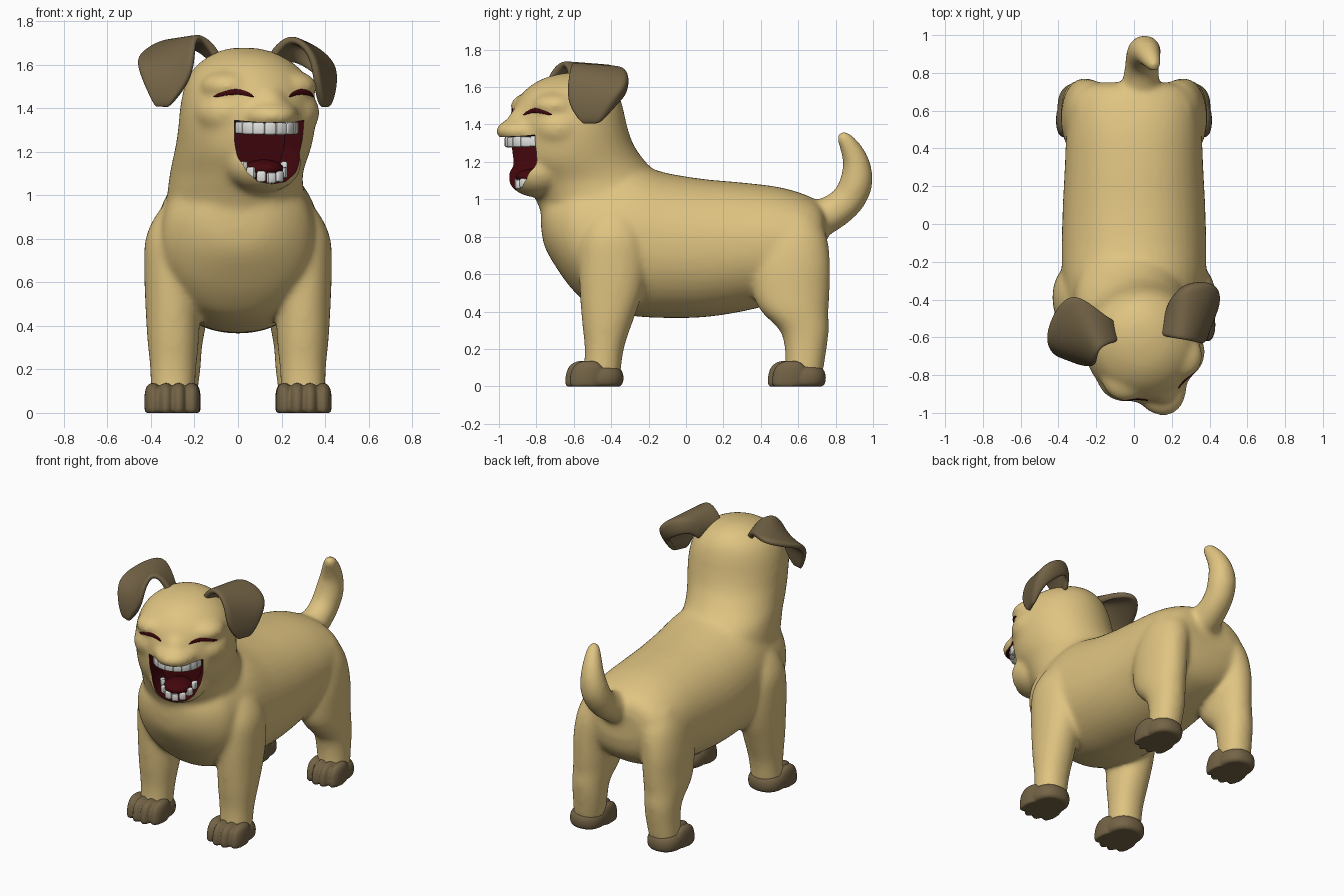
import bpy, bmesh, math
from mathutils import Vector, Matrix
from mathutils.bvhtree import BVHTree

if "Cube" in bpy.data.objects:
    bpy.data.objects.remove(bpy.data.objects["Cube"])

V = Vector
X, Y, Z = V((1, 0, 0)), V((0, 1, 0)), V((0, 0, 1))
HEAD = Matrix.Translation((0.025, -0.58, 0)) @ Matrix.Rotation(math.radians(22), 4, 'Z')


def material(name, rgb):
    m = bpy.data.materials.new(name)
    m.diffuse_color = (*rgb, 1)
    m.use_nodes = True
    m.node_tree.nodes["Principled BSDF"].inputs["Base Color"].default_value = m.diffuse_color
    return m


TAN = material("tan_fur", (0.74, 0.55, 0.22))
BROWN = material("brown_fur", (0.175, 0.127, 0.062))
RED = material("mouth_red", (0.055, 0.002, 0.004))
WHITE = material("tooth_white", (0.75, 0.75, 0.73))


def spline(rows, steps=4):
    """Smooth curve through rows of numbers."""
    out = []
    for i in range(len(rows) - 1):
        quad = [rows[max(0, min(len(rows) - 1, i + k))] for k in (-1, 0, 1, 2)]
        for s in range(steps):
            t = s / steps
            out.append([b + .5 * t * (c - a + t * (2 * a - 5 * b + 4 * c - d + t * (3 * (b - c) + d - a)))
                        for a, b, c, d in zip(*quad)])
    return out + [list(rows[-1])]


def skin(bm, rings):
    """Closed surface through rings of points."""
    vs = [[bm.verts.new(p) for p in r] for r in rings]
    n = len(vs[0])
    for a, b in zip(vs, vs[1:]):
        for i in range(n):
            j = (i + 1) % n
            bm.faces.new((a[i], a[j], b[j], b[i]))
    bm.faces.new(vs[0][::-1])
    bm.faces.new(vs[-1])


def loft(bm, sections, p=2.0, n=40):
    """Superellipse sections: (centre, half axis A, half axis B)."""
    rings = []
    for c, a, b in sections:
        ring = []
        for i in range(n):
            t = 2 * math.pi * i / n
            co, si = math.cos(t), math.sin(t)
            ring.append(V(c) + a * math.copysign(abs(co) ** (2 / p), co)
                        + b * math.copysign(abs(si) ** (2 / p), si))
        rings.append(ring)
    skin(bm, rings)


def ball(bm, centre, radii, frame=Matrix()):
    m = frame @ Matrix.Translation(centre) @ Matrix.Diagonal((*radii, 1))
    bmesh.ops.create_uvsphere(bm, u_segments=36, v_segments=20, radius=1, matrix=m)


def finish(name, bm, *mats):
    bmesh.ops.recalc_face_normals(bm, faces=bm.faces)
    me = bpy.data.meshes.new(name)
    bm.to_mesh(me)
    bm.free()
    ob = bpy.data.objects.new(name, me)
    bpy.context.collection.objects.link(ob)
    for m in mats:
        me.materials.append(m)
    return ob


def pick(ob):
    bpy.ops.object.select_all(action='DESELECT')
    bpy.context.view_layer.objects.active = ob
    ob.select_set(True)


def modify(ob, kind, **props):
    m = ob.modifiers.new(kind.lower(), kind)
    for k, v in props.items():
        setattr(m, k, v)
    pick(ob)
    bpy.ops.object.modifier_apply(modifier=m.name)


def smooth(ob, angle=45):
    pick(ob)
    bpy.ops.object.shade_smooth_by_angle(angle=math.radians(angle))


# Torso: y, bottom, top, half width
bm = bmesh.new()
torso = [(-.775, .85, .95, .05), (-.757, .75, 1.02, .15), (-.70, .645, 1.06, .25), (-.61, .52, 1.12, .33),
         (-.5, .43, 1.16, .36), (-.3, .378, 1.19, .38), (-.1, .365, 1.14, .383), (.1, .37, 1.108, .377),
         (.3, .40, 1.09, .367), (.5, .45, 1.065, .357), (.65, .51, 1.02, .335), (.725, .60, .97, .27),
         (.75, .70, .90, .17)]
loft(bm, [((0, y, (b + t) / 2), X * w, Z * ((t - b) / 2)) for y, b, t, w in spline(torso)], 2.12)

# Neck and head: z, half width, front reach, back reach, turn
head = [(.8, .31, .12, .52, 0), (.9, .32, .18, .54, 2), (1.0, .315, .225, .53, 6), (1.1, .30, .285, .475, 14),
        (1.2, .303, .35, .37, 20), (1.3, .31, .365, .295, 22), (1.4, .31, .365, .258, 22),
        (1.5, .29, .34, .235, 22), (1.58, .245, .285, .205, 22), (1.64, .165, .20, .15, 22),
        (1.67, .09, .10, .08, 22), (1.678, .03, .03, .03, 22)]
sections = []
for z, w, f, b, turn in spline(head):
    r = Matrix.Rotation(math.radians(turn), 3, 'Z')
    base = V((.025 * turn / 22, -.58, z))
    sections.append((base + r @ V((0, (b - f) / 2, 0)), r @ X * w, r @ Y * ((f + b) / 2)))
loft(bm, sections, 2.05)
ball(bm, (0, -.255, 1.365), (.15, .208, .085), HEAD)      # muzzle
ball(bm, (0, -.27, 1.42), (.10, .125, .09), HEAD)         # nose bridge
ball(bm, (0, -.235, 1.145), (.18, .165, .135), HEAD)      # chin
for s in (-1, 1):
    ball(bm, (s * .155, -.185, 1.50), (.125, .13, .075), HEAD)    # brow
    ball(bm, (s * .155, -.165, 1.38), (.145, .15, .12), HEAD)     # cheek

# Legs: z, x, y, half x, half y
front = [(.06, .30, -.45, .10, .10), (.2, .298, -.437, .106, .105), (.35, .298, -.42, .12, .137),
         (.5, .30, -.40, .126, .168), (.65, .298, -.39, .133, .183), (.8, .27, -.39, .155, .183),
         (.92, .215, -.39, .155, .155), (1.0, .17, -.39, .12, .12)]
rear = [(.06, .285, .63, .095, .10), (.2, .275, .64, .103, .112), (.3, .273, .632, .108, .132),
        (.4, .268, .582, .12, .18), (.5, .262, .563, .125, .205), (.65, .255, .563, .128, .208),
        (.8, .225, .57, .132, .183), (.92, .19, .575, .11, .12)]
for leg in (front, rear):
    for s in (-1, 1):
        loft(bm, [((s * x, y, z), X * a, Y * b) for z, x, y, a, b in spline(leg)], 2.15)

# Tail: x, y, z, radius
tail = spline([(.03, .66, .87, .11), (.04, .80, .94, .093), (.045, .875, 1.01, .09), (.055, .912, 1.10, .088),
               (.07, .909, 1.2, .072), (.09, .873, 1.285, .054), (.106, .84, 1.335, .038), (.11, .83, 1.36, .018)])
pts = [V(t[:3]) for t in tail]
sections = []
for i, t in enumerate(tail):
    d = (pts[min(i + 1, len(pts) - 1)] - pts[max(i - 1, 0)]).normalized()
    side = (X - d * d.x).normalized()
    sections.append((pts[i], side * t[3], d.cross(side) * t[3]))
loft(bm, sections)
body = finish("body", bm, TAN, RED)
modify(body, 'REMESH', mode='VOXEL', voxel_size=.0125)
modify(body, 'SMOOTH', factor=.5, iterations=26)

# Open mouth cut into the head
half = [(0, 1.052), (.07, 1.064), (.12, 1.105), (.152, 1.17), (.168, 1.25), (.172, 1.345), (.09, 1.335)]
outline = half + [(0, 1.333)] + [(-u, z) for u, z in half[:0:-1]]
bm = bmesh.new()
skin(bm, [[HEAD @ V((u * k, v, 1.2 + (z - 1.2) * k)) for u, z in outline]
          for v, k in ((-.62, 1), (-.27, 1), (-.17, .8))])
for f in bm.faces:
    f.material_index = 1
cutter = finish("mouth_cutter", bm, TAN, RED)
cutter.hide_render = True
modify(body, 'BOOLEAN', operation='DIFFERENCE', object=cutter, solver='EXACT')
bpy.data.objects.remove(cutter)
smooth(body, 50)

# Closed laughing eyes laid onto the face
scan = bmesh.new()
scan.from_mesh(body.data)
tree = BVHTree.FromBMesh(scan)
fwd = HEAD.to_3x3() @ Y
for s, name in ((-1, "eye_left"), (1, "eye_right")):
    bm = bmesh.new()
    sections = []
    for i in range(13):
        t = -1 + i / 6
        p = HEAD @ V((s * (.168 + .08 * t), -.8, 1.453 + .022 * (1 - t * t)))
        hit = tree.ray_cast(p, fwd)[0]
        if hit:
            sections.append((hit, fwd * .006, Z * (.002 + .011 * math.sqrt(max(0, 1 - t * t)))))
    loft(bm, sections, n=12)
    smooth(finish(name, bm, RED))
scan.free()

# Tongue
bm = bmesh.new()
ball(bm, (0, -.25, 1.12), (.09, .10, .045), HEAD)
smooth(finish("tongue", bm, RED))

# Teeth: count, arch half width, arch centre, arch depth, height, side lift, tooth height
for name, n, w, f0, d, z0, lift, h in (("upper_teeth", 8, .14, .265, .125, 1.306, .006, .056),
                                       ("lower_teeth", 7, .105, .21, .13, 1.08, .07, .05)):
    bm = bmesh.new()
    for i in range(n):
        a = math.radians(-74 + 148 * i / (n - 1))
        m = (HEAD @ Matrix.Translation((w * math.sin(a), -f0 - d * math.cos(a), z0 + lift * (1 - math.cos(a))))
             @ Matrix.Rotation(a, 4, 'Z') @ Matrix.Diagonal((w * .4, .03, h, 1)))
        bmesh.ops.create_cube(bm, size=1, matrix=m)
    teeth = finish(name, bm, WHITE)
    modify(teeth, 'BEVEL', width=.009, segments=2)
    smooth(teeth)

# Paws: a heel pad with four toes
stack = spline([(0, .84), (.015, .96), (.05, 1), (.085, .94), (.11, .75), (.124, .4), (.127, .1)], 2)
for name, px, py, k0 in (("front_paw", .302, -.46, 1), ("rear_paw", .292, .622, .94)):
    for s, side in ((-1, "left"), (1, "right")):
        bm = bmesh.new()
        loft(bm, [((s * px, py, z * .95), X * .12 * k * k0, Y * .126 * k) for z, k in stack], 2.3)
        for i in range(4):
            dx = (-.089 + .0593 * i) * k0
            reach = .08 if i in (0, 3) else .104
            loft(bm, [((s * px + dx, py - reach + z * .15, z * 1.08), X * .04 * k * k0, Y * .088 * k)
                      for z, k in stack], 2.1, 20)
        paw = finish(f"{name}_{side}", bm, BROWN)
        modify(paw, 'REMESH', mode='VOXEL', voxel_size=.007)
        modify(paw, 'SMOOTH', factor=.5, iterations=5)
        smooth(paw, 60)

# Folded ears: rows of edge points from base over the fold to the tip
ears = {
    "ear_right": [((.13, -.58, 1.59), (.18, -.46, 1.58), (.20, -.42, 1.55)),
                  ((.17, -.60, 1.67), (.21, -.41, 1.67), (.22, -.38, 1.61)),
                  ((.25, -.61, 1.74), (.28, -.32, 1.715), (.27, -.325, 1.61)),
                  ((.345, -.63, 1.65), (.43, -.30, 1.63), (.36, -.33, 1.55)),
                  ((.36, -.64, 1.51), (.455, -.38, 1.55), (.41, -.39, 1.49)),
                  ((.385, -.55, 1.40), (.415, -.48, 1.40), (.41, -.46, 1.41))],
    "ear_left": [((-.08, -.62, 1.61), (-.10, -.52, 1.59)), ((-.12, -.63, 1.69), (-.16, -.49, 1.68)),
                 ((-.19, -.66, 1.745), (-.33, -.33, 1.715)), ((-.20, -.74, 1.66), (-.45, -.50, 1.65)),
                 ((-.21, -.75, 1.53), (-.475, -.65, 1.60)), ((-.32, -.72, 1.40), (-.38, -.70, 1.40))]}
for name, rows in ears.items():
    bm = bmesh.new()
    grid = []
    for a, b, *curl in rows:
        row = [V(a).lerp(V(b), t) for t in (0, .15, .5, .85, 1)] + [V(c) for c in curl]
        grid.append([bm.verts.new(p) for p in row])
    for r0, r1 in zip(grid, grid[1:]):
        for i in range(len(r0) - 1):
            bm.faces.new((r0[i], r0[i + 1], r1[i + 1], r1[i]))
    ear = finish(name, bm, BROWN)
    modify(ear, 'SOLIDIFY', thickness=.04, offset=0)
    modify(ear, 'SUBSURF', levels=3)
    smooth(ear, 60)
